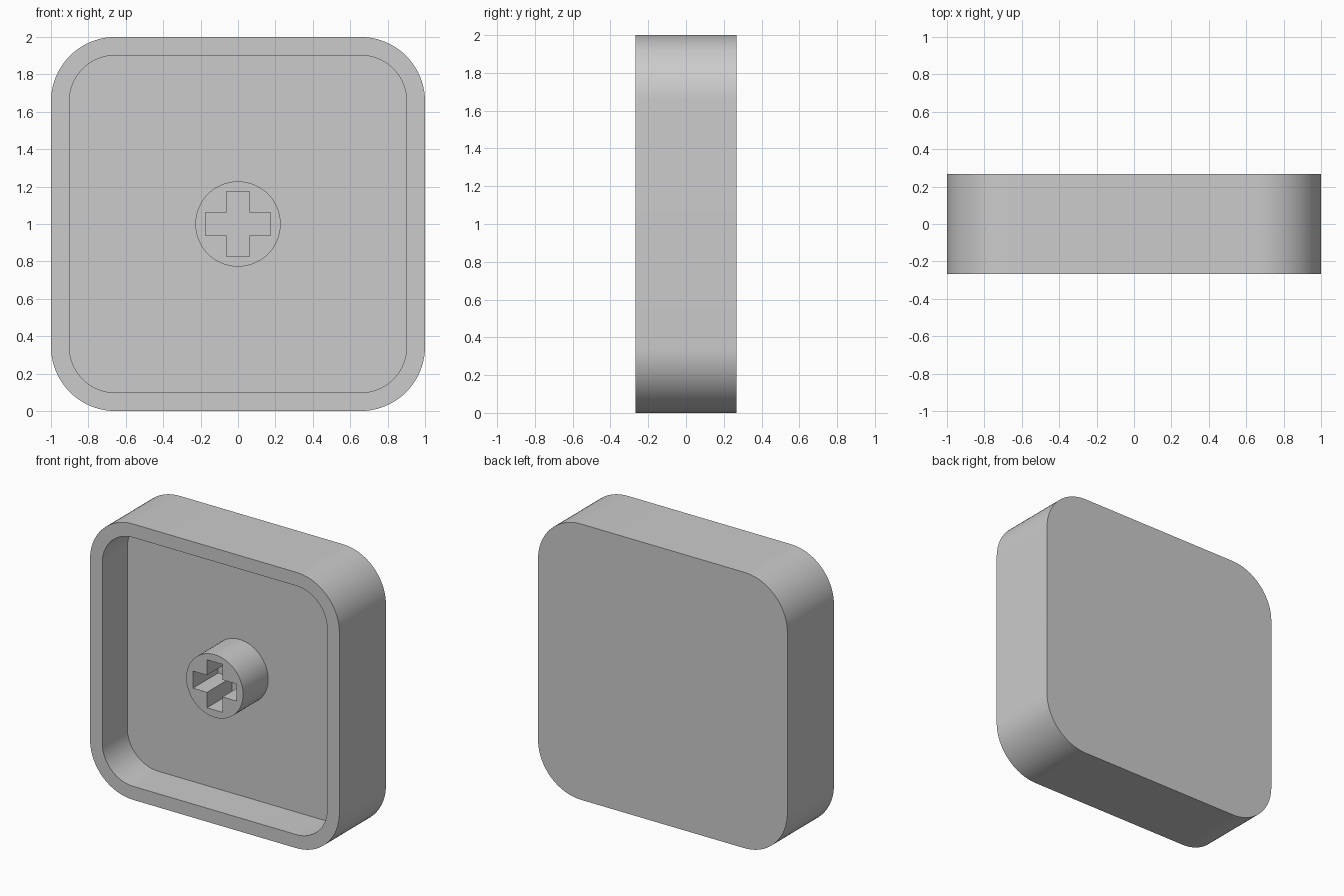
import bpy
import bmesh
from math import cos, sin, pi, radians

cube = bpy.data.objects.get("Cube")
if cube:
    bpy.data.objects.remove(cube, do_unlink=True)

HALF = 1.0        # half the width and height
FRONT = -0.267    # rim plane
BACK = 0.267
FLOOR = 0.02      # bottom of the hollow
WALL = 0.098
CORNER = 0.345
STEPS = 20        # segments per rounded corner

grey = bpy.data.materials.new("light_grey")
grey.use_nodes = True
colour = (0.6, 0.6, 0.6, 1)
grey.diffuse_color = colour
grey.node_tree.nodes["Principled BSDF"].inputs["Base Color"].default_value = colour


def rounded_square(half, radius):
    c = half - radius
    points = []
    for k, (sx, sz) in enumerate([(1, 1), (-1, 1), (-1, -1), (1, -1)]):
        for i in range(STEPS + 1):
            a = (k + i / STEPS) * pi / 2
            points.append((sx * c + radius * cos(a), sz * c + radius * sin(a)))
    return points


def add_loop(bm, points, y):
    return [bm.verts.new((x, y, z + HALF)) for x, z in points]


def finish(bm, name):
    bmesh.ops.recalc_face_normals(bm, faces=bm.faces)
    mesh = bpy.data.meshes.new(name)
    bm.to_mesh(mesh)
    bm.free()
    mesh.materials.append(grey)
    obj = bpy.data.objects.new(name, mesh)
    bpy.context.collection.objects.link(obj)
    bpy.ops.object.select_all(action='DESELECT')
    obj.select_set(True)
    bpy.context.view_layer.objects.active = obj
    bpy.ops.object.shade_smooth_by_angle(angle=radians(30))


# Hollow shell: loops from the back, over the rim and down to the floor
outer = rounded_square(HALF, CORNER)
inner = rounded_square(HALF - WALL, CORNER - WALL)
bm = bmesh.new()
loops = [add_loop(bm, pts, y) for pts, y in
         [(outer, BACK), (outer, FRONT), (inner, FRONT), (inner, FLOOR)]]
for a, b in zip(loops, loops[1:]):
    for i in range(len(a)):
        j = (i + 1) % len(a)
        bm.faces.new((a[i], a[j], b[j], b[i]))
bm.faces.new(loops[0])
bm.faces.new(loops[-1])
finish(bm, "cap_shell")

# Round stem with a cross-shaped socket reaching the floor
ring = [(0.228 * cos(2 * pi * i / 64), 0.228 * sin(2 * pi * i / 64)) for i in range(64)]
w, r = 0.062, 0.174
cross = []
for c, s in [(1, 0), (0, 1), (-1, 0), (0, -1)]:
    for x, z in [(r, -w), (r, w), (w, w)]:
        cross.append((c * x - s * z, s * x + c * z))
bm = bmesh.new()
edges = []
for pts in (ring, cross):
    loop = add_loop(bm, pts, FRONT)
    edges += [bm.edges.new((loop[i - 1], loop[i])) for i in range(len(loop))]
bmesh.ops.triangle_fill(bm, edges=edges, use_beauty=True, normal=(0, -1, 0))
result = bmesh.ops.extrude_face_region(bm, geom=bm.faces[:], use_keep_orig=True)
moved = [g for g in result["geom"] if isinstance(g, bmesh.types.BMVert)]
bmesh.ops.translate(bm, verts=moved, vec=(0, FLOOR + 0.01 - FRONT, 0))
finish(bm, "stem")
